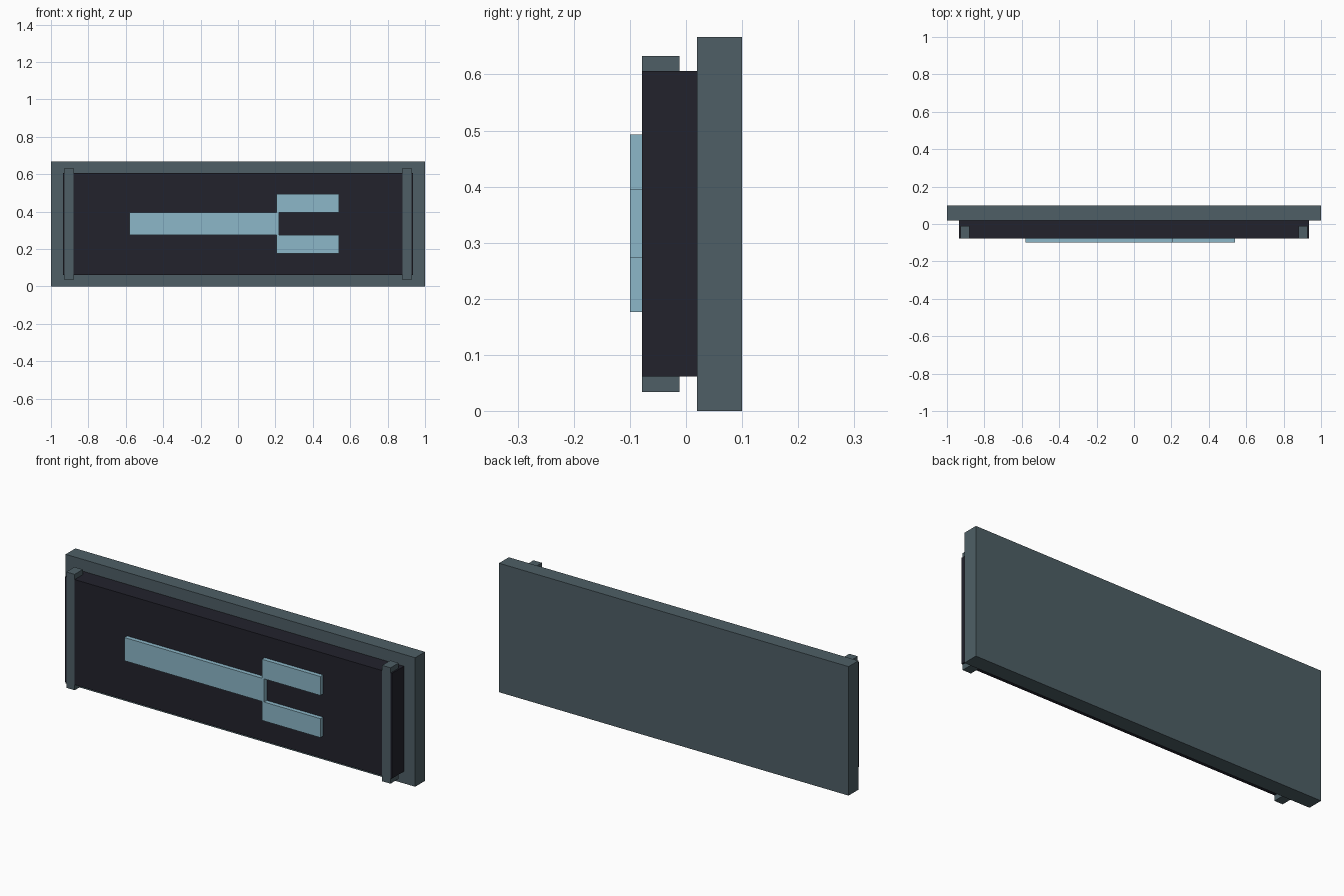
import bpy
from mathutils import Matrix, Vector
import bmesh

if "Cube" in bpy.data.objects:
    bpy.data.objects.remove(bpy.data.objects["Cube"])


def material(name, rgb):
    """Flat colour from 0-255 sRGB values."""
    m = bpy.data.materials.new(name)
    lin = [((c / 255 + 0.055) / 1.055) ** 2.4 for c in rgb]
    m.diffuse_color = (*lin, 1)
    m.use_nodes = True
    m.node_tree.nodes["Principled BSDF"].inputs["Base Color"].default_value = m.diffuse_color
    return m


def box(name, lo, hi, mat):
    """Box between two opposite corners."""
    lo, hi = Vector(lo), Vector(hi)
    bm = bmesh.new()
    bmesh.ops.create_cube(bm, size=1, matrix=Matrix.Translation((lo + hi) / 2)
                          @ Matrix.Diagonal((*(hi - lo), 1)))
    me = bpy.data.meshes.new(name)
    bm.to_mesh(me)
    bm.free()
    me.materials.append(mat)
    ob = bpy.data.objects.new(name, me)
    bpy.context.collection.objects.link(ob)
    return ob


slate = material("slate grey", (78, 95, 102))
dark = material("dark panel", (34, 34, 44))
blue = material("pale blue", (140, 183, 200))

# Backing plate and raised dark panel
box("back_plate", (-1, 0.02, 0), (1, 0.10, 0.667), slate)
box("front_panel", (-0.935, -0.078, 0.062), (0.935, 0.02, 0.606), dark)

# Clamp strips at both ends, a hair proud of the panel
for side, x in (("left", -0.9035), ("right", 0.9035)):
    box(side + "_strip", (x - 0.024, -0.0785, 0.034),
        (x + 0.024, -0.012, 0.633), slate)

# Fork emblem: one shaft and two prongs
box("emblem_shaft", (-0.58, -0.10, 0.275), (0.22, -0.078, 0.395), blue)
for part, z in (("lower", 0.177), ("upper", 0.395)):
    box(part + "_prong", (0.207, -0.10, z), (0.541, -0.078, z + 0.098), blue)
